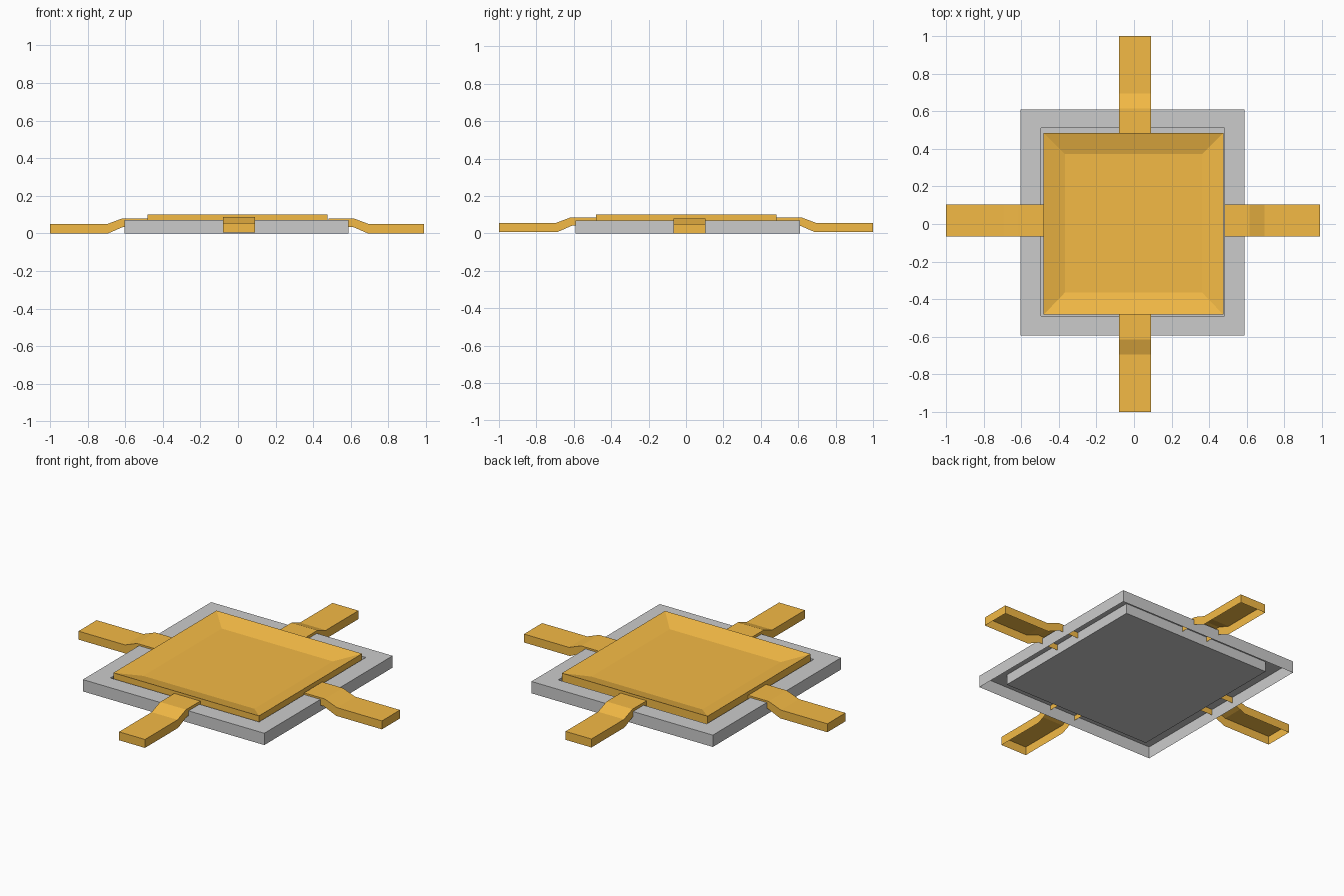
import bpy
import bmesh
from math import pi
from mathutils import Matrix

if "Cube" in bpy.data.objects:
    bpy.data.objects.remove(bpy.data.objects["Cube"])

orange = bpy.data.materials.new("orange")
orange.diffuse_color = (0.9, 0.49, 0.06, 1)
orange.use_nodes = True
orange.node_tree.nodes["Principled BSDF"].inputs["Base Color"].default_value = orange.diffuse_color


def finish(name, bm, mat=None):
    mesh = bpy.data.meshes.new(name)
    bm.to_mesh(mesh)
    bm.free()
    obj = bpy.data.objects.new(name, mesh)
    bpy.context.collection.objects.link(obj)
    if mat:
        mesh.materials.append(mat)
    return obj


def stacked_rects(name, rings, mat=None):
    """Loft rectangles (x0, x1, y0, y1, z) and cap the last one."""
    bm = bmesh.new()
    loops = [[bm.verts.new(p) for p in ((x0, y0, z), (x1, y0, z), (x1, y1, z), (x0, y1, z))]
             for x0, x1, y0, y1, z in rings]
    for a, b in zip(loops, loops[1:]):
        for i in range(4):
            j = (i + 1) % 4
            bm.faces.new((a[i], a[j], b[j], b[i]))
    bm.faces.new(loops[-1])
    return finish(name, bm, mat)


def arm(name, angle, shift, length):
    """Hollow cranked strip along +x, open underneath, turned to its side."""
    top = [(0.48, 0.08), (0.615, 0.08), (0.695, 0.05), (length, 0.05)]
    low = [(0.48, 0.035), (0.61, 0.035), (0.69, 0.0), (length, 0.0)]
    h = 0.085
    bm = bmesh.new()
    sec = [[bm.verts.new(p) for p in ((xl, -h, zl), (xt, -h, zt), (xt, h, zt), (xl, h, zl))]
           for (xt, zt), (xl, zl) in zip(top, low)]
    for a, b in zip(sec, sec[1:]):
        for i in range(3):
            bm.faces.new((a[i], b[i], b[i + 1], a[i + 1]))
    bm.faces.new(reversed(sec[-1]))
    bm.transform(Matrix.Translation(shift) @ Matrix.Rotation(angle, 4, 'Z'))
    finish(name, bm, orange)


# Grey tray: outer walls, flat border and sunken floor, open below
outer = (-0.603, 0.587, -0.592, 0.61)
pit = (-0.494, 0.481, -0.49, 0.511)
stacked_rects("tray", [outer + (0.0,), outer + (0.07,), pit + (0.07,), pit + (0.01,)])

# Orange dished cover sitting in the tray
rim = (-0.48, 0.475, -0.482, 0.484)
dish = (-0.367, 0.362, -0.364, 0.371)
stacked_rects("cover", [rim + (0.03,), rim + (0.101,), dish + (0.068,)], orange)

# Four cranked arms
arm("right_arm", 0, (0, 0.019, 0), 0.99)
arm("left_arm", pi, (0, 0.019, 0), 1.0)
arm("back_arm", pi / 2, (0.005, 0, 0.006), 1.0)
arm("front_arm", -pi / 2, (0.005, 0, 0.006), 1.0)
